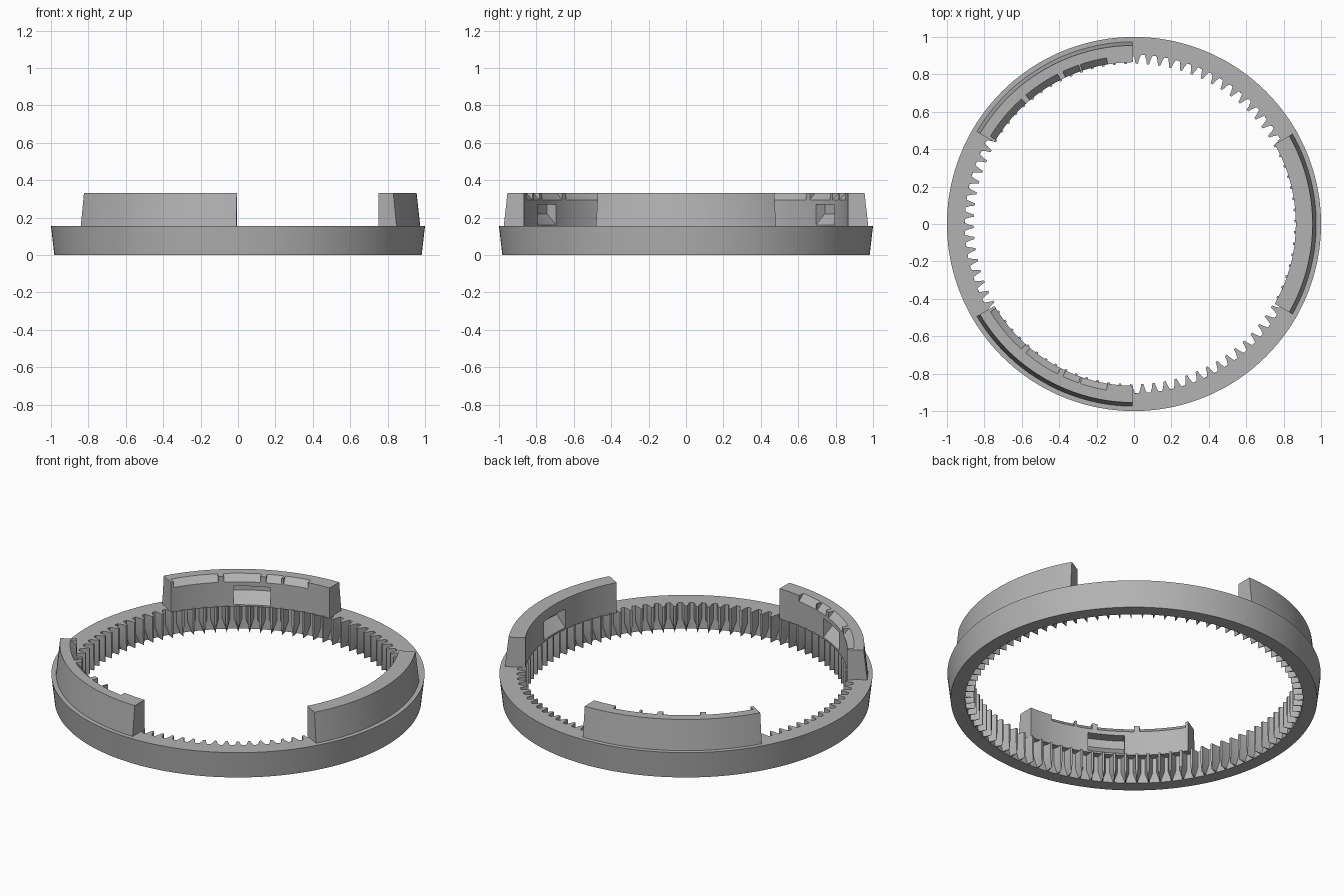
import bpy, bmesh, math

cube = bpy.data.objects.get("Cube")
if cube:
    bpy.data.objects.remove(cube, do_unlink=True)

steel = bpy.data.materials.new("plain grey")
steel.use_nodes = True
GREY = (0.45, 0.45, 0.45, 1)
steel.diffuse_color = GREY
steel.node_tree.nodes["Principled BSDF"].inputs["Base Color"].default_value = GREY


def polar(r, degrees, z):
    a = math.radians(degrees)
    return (r * math.cos(a), r * math.sin(a), z)


def bridge(bm, loop_a, loop_b, closed):
    """Join two equal rows of vertices with quads."""
    n = len(loop_a)
    for i in range(n if closed else n - 1):
        j = (i + 1) % n
        bm.faces.new((loop_a[i], loop_a[j], loop_b[j], loop_b[i]))


def finish(bm, name):
    bmesh.ops.remove_doubles(bm, verts=bm.verts, dist=1e-5)
    bmesh.ops.recalc_face_normals(bm, faces=bm.faces)
    mesh = bpy.data.meshes.new(name)
    bm.to_mesh(mesh)
    bm.free()
    obj = bpy.data.objects.new(name, mesh)
    bpy.context.collection.objects.link(obj)
    mesh.materials.append(steel)
    bpy.ops.object.select_all(action="DESELECT")
    obj.select_set(True)
    bpy.context.view_layer.objects.active = obj
    bpy.ops.object.shade_smooth_by_angle(angle=math.radians(25))


# Toothed ring: internal teeth end in a pointed ridge at the bottom
TEETH, PITCH, PHASE = 90, 4.0, 1.0
ROOT, TIP, RING_TOP = 0.905, 0.857, 0.155
# angle from the tooth centre and radius, over one pitch
tooth = [(-1.35, ROOT), (-0.75, 0.88), (-0.4, TIP), (0.4, TIP), (0.75, 0.88), (1.35, ROOT)]


def inner_row(z, spread):
    return [polar(r, PHASE + k * PITCH + a * spread, z)
            for k in range(TEETH) for a, r in tooth]


def outer_row(r, z):
    step = PITCH / len(tooth)
    return [polar(r, PHASE + (i - 2.5) * step, z) for i in range(TEETH * len(tooth))]


bm = bmesh.new()
rows = [outer_row(0.982, 0), outer_row(1, RING_TOP), inner_row(RING_TOP, 1),
        inner_row(0.06, 1), inner_row(0, 0.02)]
rows = [[bm.verts.new(p) for p in row] for row in rows]
for i in range(len(rows)):
    bridge(bm, rows[i], rows[(i + 1) % len(rows)], True)
finish(bm, "toothed_ring")

# Raised wall segments: bevelled inner lip with tabs, and a ramped pocket
INNER, HALF, POCKET = 0.865, 29.6, 6.6
tabs = [(-HALF, -20.6), (-11.4, -10.7), (-5, -3), (10, 12), (28.6, HALF)]


def profile(full, pocket):
    lip = INNER if full else 0.9
    back = 0.925 if pocket else INNER
    return [(0.975, 0.15), (0.955, 0.33), (lip, 0.33), (INNER, 0.295),
            (INNER, 0.27), (back, 0.27), (back, 0.22), (INNER, 0.16), (INNER, 0.15)]


def wall_segment(name, centre, side, lip_tabs):
    edges = {-HALF, HALF, -POCKET, POCKET}
    edges.update(e for tab in lip_tabs for e in tab)
    edges.update(range(-29, 30, 2))
    edges = sorted(edges)
    bm = bmesh.new()
    previous = None
    for a, b in zip(edges, edges[1:]):
        mid = (a + b) / 2
        section = profile(any(lo < mid < hi for lo, hi in lip_tabs), abs(mid) < POCKET)
        for angle in (a, b):
            row = [bm.verts.new(polar(r, centre + side * angle, z)) for r, z in section]
            if previous:
                bridge(bm, previous, row, True)
            else:
                bm.faces.new(row)
            previous = row
    bm.faces.new(previous)
    finish(bm, name)


wall_segment("left_wall_segment", 0, 1, [(-HALF, HALF)])
wall_segment("back_wall_segment", 120, 1, tabs)
wall_segment("front_wall_segment", 240, -1, tabs)
